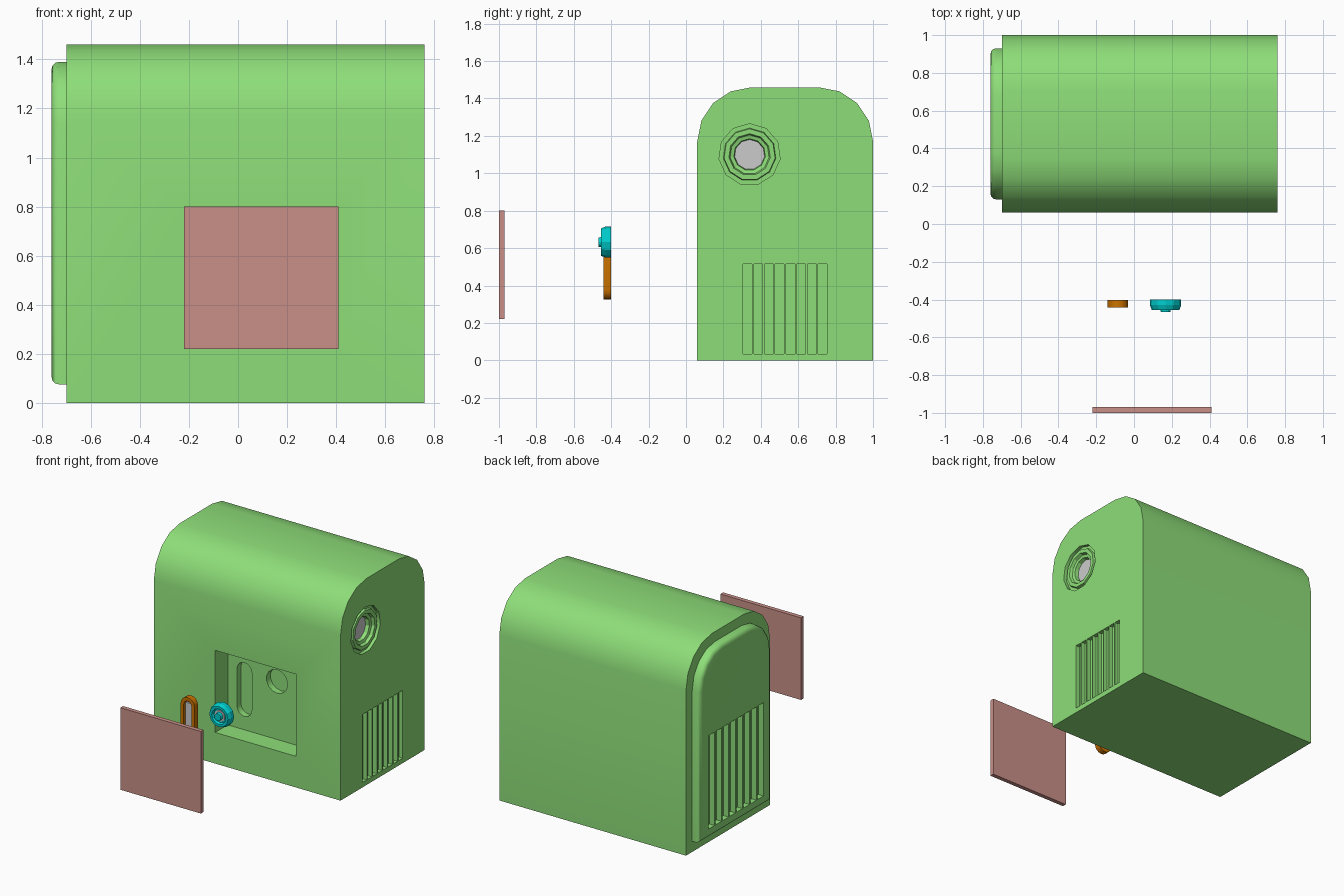
import bpy, bmesh
from math import sin, cos, pi, radians
from mathutils import Vector

if "Cube" in bpy.data.objects:
    bpy.data.objects.remove(bpy.data.objects["Cube"])


def material(name, rgb):
    m = bpy.data.materials.new(name)
    m.diffuse_color = (*rgb, 1)
    m.use_nodes = True
    m.node_tree.nodes["Principled BSDF"].inputs["Base Color"].default_value = m.diffuse_color
    return m


GREEN = material("green", (0.27, 0.73, 0.19))
PINK = material("dusty_pink", (0.59, 0.28, 0.25))
ORANGE = material("orange", (0.6, 0.17, 0.0))
CYAN = material("cyan", (0.0, 0.62, 0.62))


def place(axis, u, v, d):
    # axis X: (u, v) = (y, z); axis Y: (u, v) = (x, z)
    return Vector((d, u, v)) if axis == 'X' else Vector((u, d, v))


def finish(name, bm, mat=None):
    bmesh.ops.recalc_face_normals(bm, faces=bm.faces)
    me = bpy.data.meshes.new(name)
    bm.to_mesh(me)
    bm.free()
    if mat:
        me.materials.append(mat)
    ob = bpy.data.objects.new(name, me)
    bpy.context.collection.objects.link(ob)
    return ob


def prism(name, outlines, axis, a, b, mat=None, bevel=0):
    # extrude one or more outlines along the axis; bevel rounds the edge at a
    bm = bmesh.new()
    for pts in outlines:
        f = bm.faces.new([bm.verts.new(place(axis, u, v, a)) for u, v in pts])
        rim = list(f.edges)
        ext = bmesh.ops.extrude_face_region(bm, geom=[f], use_keep_orig=True)
        moved = [g for g in ext['geom'] if isinstance(g, bmesh.types.BMVert)]
        bmesh.ops.translate(bm, verts=moved, vec=place(axis, 0, 0, b - a))
        bmesh.ops.recalc_face_normals(bm, faces=bm.faces)
        if bevel:
            bmesh.ops.bevel(bm, geom=rim, offset=bevel, segments=3,
                            profile=0.5, affect='EDGES')
    return finish(name, bm, mat)


def lathe(name, profile, axis, cu, cv, n, mat=None):
    # revolve (radius, depth) points around the axis through (cu, cv)
    bm = bmesh.new()
    rings = [[bm.verts.new(place(axis, cu + r * sin(2 * pi * i / n),
                                 cv + r * cos(2 * pi * i / n), d))
              for i in range(n)] for r, d in profile]
    for p, q in zip(rings, rings[1:]):
        for i in range(n):
            j = (i + 1) % n
            bm.faces.new((p[i], p[j], q[j], q[i]))
    bm.faces.new(rings[0])
    bm.faces.new(rings[-1])
    return finish(name, bm, mat)


def cut(ob, cutter):
    m = ob.modifiers.new("cut", 'BOOLEAN')
    m.operation, m.solver, m.object = 'DIFFERENCE', 'EXACT', cutter
    bpy.context.view_layer.objects.active = ob
    bpy.ops.object.modifier_apply(modifier=m.name)
    bpy.data.objects.remove(cutter)


def smooth(ob, angle=35):
    bpy.ops.object.select_all(action='DESELECT')
    ob.select_set(True)
    bpy.context.view_layer.objects.active = ob
    bpy.ops.object.shade_smooth_by_angle(angle=radians(angle))


def arch(y0, y1, z0, z1, r):
    ts = [i * pi / 8 for i in range(5)]
    left = [(y0 + r * (1 - cos(t)), z1 - r + r * sin(t)) for t in ts]
    right = [(y0 + y1 - y, z) for y, z in reversed(left)]
    return [(y0, z0)] + left + right + [(y1, z0)]


def rect(u0, u1, v0, v1):
    return [(u0, v0), (u1, v0), (u1, v1), (u0, v1)]


def pill(cu, r, v0, v1, n=8):
    top = [(cu + r * cos(i * pi / n), v1 - r + r * sin(i * pi / n)) for i in range(n + 1)]
    low = [(cu - r * cos(i * pi / n), v0 + r - r * sin(i * pi / n)) for i in range(n + 1)]
    return top + low


def slots(y0, pitch, width, z0, z1):
    return [rect(y0 + i * pitch, y0 + i * pitch + width, z0, z1) for i in range(8)]


# main housing
housing = prism("housing", [arch(0.06, 1.0, 0, 1.46, 0.29)], 'X', -0.70, 0.76, GREEN)
cut(housing, prism("cutter", [rect(-0.22, 0.41, 0.22, 0.80)], 'Y', 0.0, 0.20))
cut(housing, prism("cutter", [pill(-0.09, 0.058, 0.315, 0.695)], 'Y', 0.15, 0.245))
cut(housing, lathe("cutter", [(0.083, 0.15), (0.083, 0.245)], 'Y', 0.165, 0.63, 14))
cut(housing, prism("cutter", slots(0.305, 0.0573, 0.048, 0.035, 0.515), 'X', 0.73, 0.80))
cut(housing, lathe("cutter", [(0.165, 0.69), (0.165, 0.80)], 'X', 0.34, 1.10, 11))
smooth(housing)

# raised end cap with vents
cap = prism("end_cap", [arch(0.13, 0.93, 0.075, 1.39, 0.25)], 'X', -0.76, -0.695, GREEN, 0.03)
cut(cap, prism("cutter", slots(0.22, 0.078, 0.066, 0.14, 0.80), 'X', -0.80, -0.72))
smooth(cap)

# stepped round port with grey floor
port = lathe("port_ring", [(0.165, 0.69), (0.165, 0.735), (0.142, 0.735), (0.138, 0.755),
                           (0.112, 0.755), (0.105, 0.735), (0.085, 0.73), (0.08, 0.70)],
             'X', 0.34, 1.10, 11, GREEN)
lens = lathe("port_floor", [(0.081, 0.692), (0.081, 0.704)], 'X', 0.34, 1.10, 11)

# separated front panel
prism("front_panel", [rect(-0.22, 0.41, 0.22, 0.80)], 'Y', -1.0, -0.97, PINK)

# orange slot frame with grey bar
frame = prism("slot_frame", [pill(-0.085, 0.054, 0.325, 0.695)], 'Y', -0.442, -0.402, ORANGE)
cut(frame, prism("cutter", [pill(-0.085, 0.03, 0.35, 0.67)], 'Y', -0.5, -0.415))
smooth(frame)
prism("slot_bar", [rect(-0.11, -0.06, 0.37, 0.65)], 'Y', -0.428, -0.41)

# round dial with grey inner ring
dial = lathe("dial", [(0.083, -0.40), (0.083, -0.43), (0.073, -0.455), (0.055, -0.455),
                      (0.048, -0.438), (0.028, -0.438), (0.025, -0.467), (0.012, -0.467)],
             'Y', 0.167, 0.632, 12, CYAN)
lathe("dial_ring", [(0.04, -0.43), (0.04, -0.444), (0.028, -0.444)], 'Y', 0.167, 0.632, 12)
